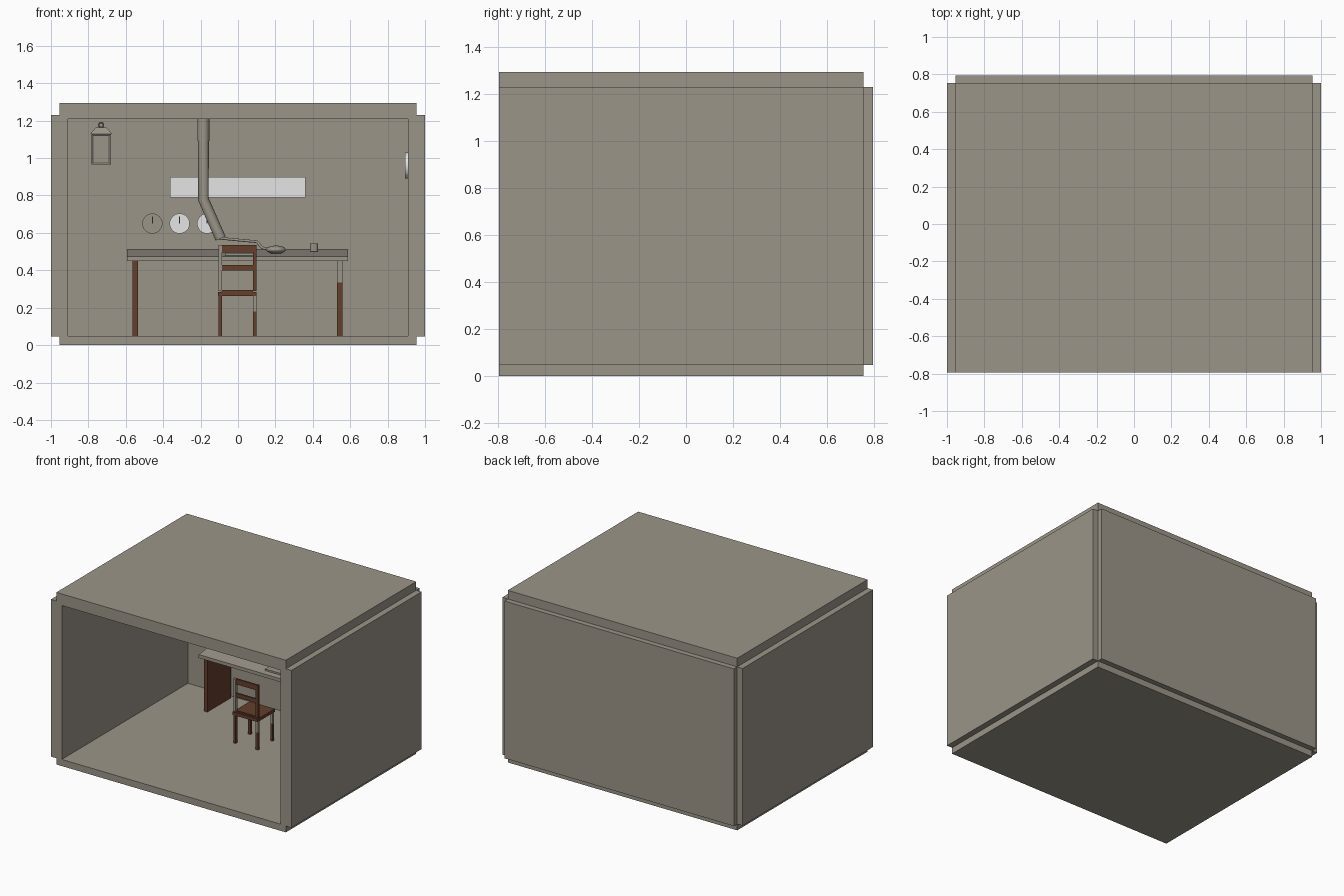
import bpy, bmesh, math

cube = bpy.data.objects.get("Cube")
if cube:
    bpy.data.objects.remove(cube, do_unlink=True)


def material(name, rgb):
    m = bpy.data.materials.new(name)
    m.use_nodes = True
    m.diffuse_color = (*rgb, 1)
    m.node_tree.nodes["Principled BSDF"].inputs["Base Color"].default_value = (*rgb, 1)
    return m


GRAY = material("warm_gray", (0.33, 0.30, 0.25))
BROWN = material("dark_wood", (0.13, 0.05, 0.026))
WHITE = material("white", (0.78, 0.78, 0.78))
BLACK = material("black", (0.02, 0.02, 0.02))


def finish(name, mat, smooth=False):
    ob = bpy.context.object
    ob.name = name
    ob.data.materials.append(mat)
    if smooth:
        bpy.ops.object.shade_smooth_by_angle()
    return ob


def box(name, x, y, z, mat=GRAY):
    """Box from (min, max) ranges."""
    mid = [(a + b) / 2 for a, b in (x, y, z)]
    bpy.ops.mesh.primitive_cube_add(size=1, location=mid)
    ob = finish(name, mat)
    size = [b - a for a, b in (x, y, z)]
    for v in ob.data.vertices:
        v.co = [c * s for c, s in zip(v.co, size)]
    return ob


def disc(name, centre, radius, depth, mat, rotation=(0, 0, 0)):
    bpy.ops.mesh.primitive_cylinder_add(vertices=32, radius=radius, depth=depth,
                                        location=centre, rotation=rotation)
    return finish(name, mat, True)


def tube(name, points, radius, kind="POLY"):
    """Round tube swept along points."""
    cu = bpy.data.curves.new(name, "CURVE")
    cu.dimensions = "3D"
    cu.bevel_depth = radius
    cu.bevel_resolution = 6
    cu.use_fill_caps = True
    sp = cu.splines.new(kind)
    if kind == "NURBS":
        sp.use_endpoint_u = True
    sp.points.add(len(points) - 1)
    for p, co in zip(sp.points, points):
        p.co = (*co, 1)
    ob = bpy.data.objects.new(name, cu)
    bpy.context.collection.objects.link(ob)
    bpy.ops.object.select_all(action="DESELECT")
    ob.select_set(True)
    bpy.context.view_layer.objects.active = ob
    bpy.ops.object.convert(target="MESH")
    return finish(name, GRAY, True)


# Room shell, open at the front
FRONT, SLAB_BACK, WALL = -0.795, 0.755, 0.705
box("floor", (-0.955, 0.955), (FRONT, SLAB_BACK), (0, 0.05))
box("ceiling", (-0.955, 0.955), (FRONT, SLAB_BACK), (1.208, 1.295))
box("back_wall", (-0.955, 0.955), (WALL, 0.795), (0.047, 1.23))
box("left_wall", (0.91, 1), (FRONT, SLAB_BACK), (0.047, 1.23))
box("right_wall", (-1, -0.91), (FRONT, SLAB_BACK), (0.047, 1.23))

# Sloping desk top on two wooden end panels
top = box("desk_top", (-0.593, 0.588), (0.38, 0.7), (0.45, 0.475))
for v in top.data.vertices:
    if v.co.y > 0:
        v.co.z += 0.035
panel_y = (0.40, 0.68)
box("desk_right_panel", (-0.565, -0.535), panel_y, (0.05, 0.452), BROWN)
box("desk_left_panel", (0.53, 0.558), panel_y, (0.05, 0.335), BROWN)
box("desk_left_panel_upper", (0.53, 0.558), panel_y, (0.335, 0.452))
box("desk_book", (-0.07, 0.08), (0.42, 0.5), (0.475, 0.492))

# Chair facing the desk
post_x = {"right": (-0.105, -0.086), "left": (0.08, 0.099)}
post_y = {"back": (0.095, 0.114), "front": (0.27, 0.289)}
for side, xs in post_x.items():
    for end, ys in post_y.items():
        split = 0.265 if (side, end) == ("right", "back") else 0.18
        box(f"chair_{end}_{side}_leg", xs, ys, (0.05, split), BROWN)
        if split < 0.265:
            box(f"chair_{end}_{side}_leg_upper", xs, ys, (split, 0.265))
    box(f"chair_{side}_back_post", xs, post_y["back"], (0.29, 0.535),
        GRAY if side == "right" else BROWN)
box("chair_seat", (-0.108, 0.1), (0.09, 0.295), (0.262, 0.285), BROWN)
for i, (low, high) in enumerate(((0.285, 0.295), (0.4, 0.428), (0.495, 0.535))):
    box(f"chair_back_slat_{i}", (-0.087, 0.081), (0.098, 0.111), (low, high), BROWN)

# Bent ceiling duct with collar, hose and nozzle
DUCT_Y = 0.55
tube("duct", [(-0.185, DUCT_Y, 1.21), (-0.185, DUCT_Y, 0.78), (-0.093, DUCT_Y, 0.57)], 0.029)
disc("duct_collar", (-0.185, DUCT_Y, 1.15), 0.032, 0.12, GRAY)
tube("hose", [(-0.1, DUCT_Y, 0.572), (0, DUCT_Y, 0.562), (0.1, 0.54, 0.553),
              (0.13, 0.53, 0.52), (0.17, 0.52, 0.512)], 0.007, "NURBS")
bpy.ops.mesh.primitive_uv_sphere_add(segments=24, ring_count=12, location=(0.203, 0.52, 0.51))
nozzle = finish("nozzle", GRAY, True)
nozzle.scale = (0.053, 0.05, 0.022)

# Cup on the desk
disc("cup", (0.407, 0.61, 0.522), 0.022, 0.045, GRAY)

# Wall board, three back wall clocks and one on the left wall
box("wall_board", (-0.363, 0.36), (WALL - 0.009, WALL), (0.79, 0.9), WHITE)
for i, (x, mat) in enumerate(((-0.458, GRAY), (-0.312, WHITE), (-0.165, WHITE))):
    disc(f"clock_{i}", (x, WALL - 0.007, 0.65), 0.054, 0.014, mat, (math.pi / 2, 0, 0))
    box(f"clock_hand_{i}", (x - 0.003, x + 0.003), (WALL - 0.018, WALL - 0.013),
        (0.65, 0.688), BLACK)
disc("side_clock", (0.902, 0.0, 0.96), 0.07, 0.016, WHITE, (0, math.pi / 2, 0))

# Lantern with recessed panes, flared roof and ring
LX, LY = -0.732, 0.64
body = box("lantern_body", (LX - 0.052, LX + 0.052), (LY - 0.052, LY + 0.052), (0.965, 1.13))
bm = bmesh.new()
bm.from_mesh(body.data)
sides = [f for f in bm.faces if abs(f.normal.z) < 0.5]
bmesh.ops.inset_individual(bm, faces=sides, thickness=0.012, depth=-0.006)
bm.to_mesh(body.data)
bm.free()
bpy.ops.mesh.primitive_cone_add(vertices=4, radius1=0.084, radius2=0.042, depth=0.035,
                                location=(LX, LY, 1.145), rotation=(0, 0, math.pi / 4))
finish("lantern_roof", GRAY)
bpy.ops.mesh.primitive_torus_add(major_radius=0.013, minor_radius=0.004, major_segments=24,
                                 minor_segments=8, location=(LX, LY, 1.177),
                                 rotation=(math.pi / 2, 0, 0))
finish("lantern_ring", GRAY, True)
